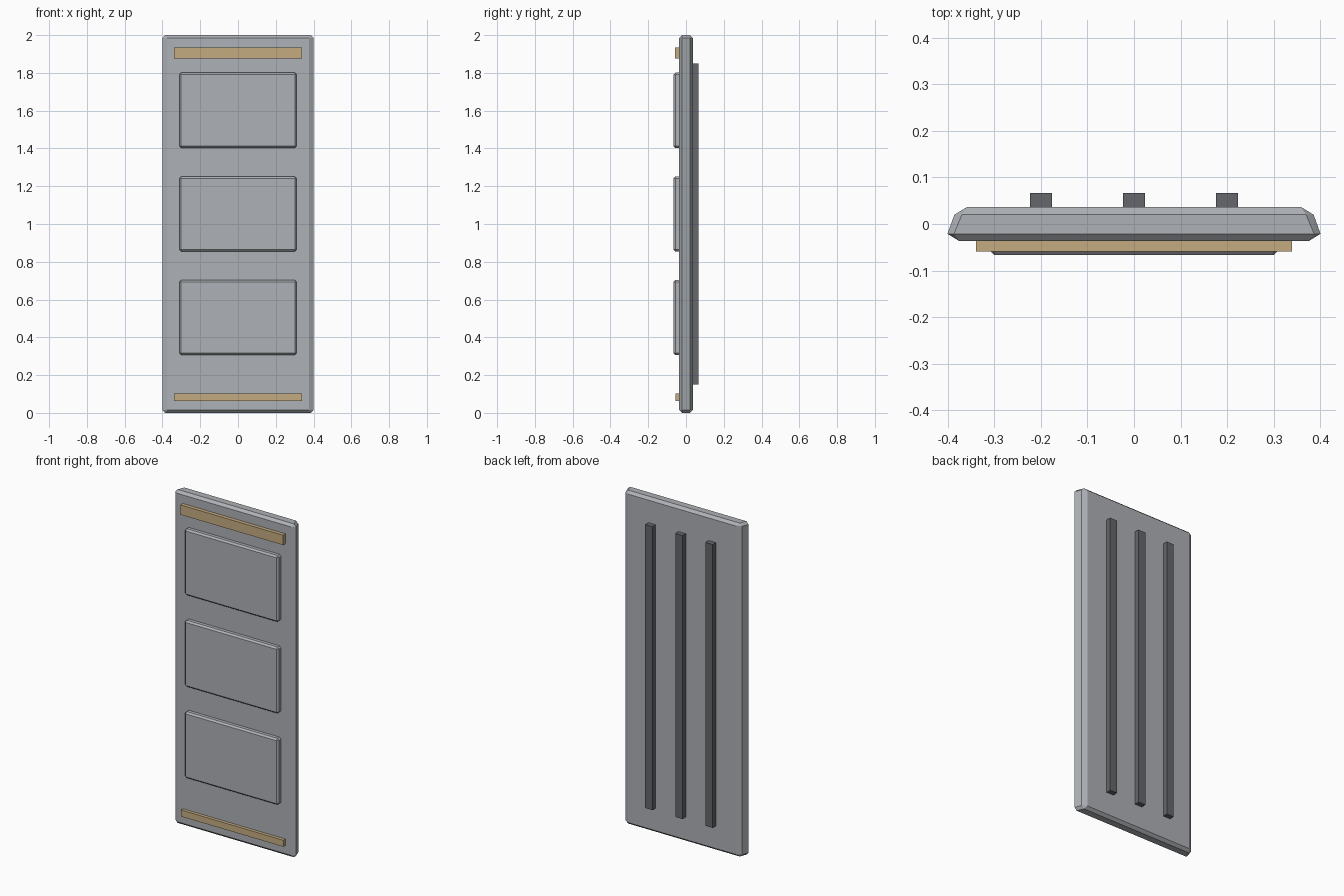
import bpy
import bmesh
from math import radians

old = bpy.data.objects.get("Cube")
if old:
    bpy.data.objects.remove(old, do_unlink=True)


def material(name, rgb):
    mat = bpy.data.materials.new(name)
    mat.use_nodes = True
    mat.diffuse_color = (*rgb, 1)
    mat.node_tree.nodes["Principled BSDF"].inputs["Base Color"].default_value = (*rgb, 1)
    return mat


steel = material("steel grey", (0.42, 0.44, 0.465))
brass = material("pale brass", (0.56, 0.41, 0.22))
dark = material("dark grey", (0.13, 0.135, 0.145))


def add_object(name, bm, mat):
    bmesh.ops.recalc_face_normals(bm, faces=bm.faces)
    mesh = bpy.data.meshes.new(name)
    bm.to_mesh(mesh)
    bm.free()
    mesh.materials.append(mat)
    obj = bpy.data.objects.new(name, mesh)
    bpy.context.collection.objects.link(obj)
    return obj


def box(name, mat, x, y, z, bevel=0):
    """Box from (low, high) ranges, with an optional chamfer."""
    bm = bmesh.new()
    bmesh.ops.create_cube(bm, size=1)
    for v in bm.verts:
        v.co = [sum(r) / 2 + c * (r[1] - r[0]) for c, r in zip(v.co, (x, y, z))]
    obj = add_object(name, bm, mat)
    if bevel:
        mod = obj.modifiers.new("chamfer", "BEVEL")
        mod.width = bevel
        mod.segments = 1
    return obj


# Door slab: chamfered, narrowing towards the back; one corner mirrored in x and z
FRONT, BACK = -0.0365, 0.0365
corner = [
    (0.376, FRONT, 0.985), (0.401, -0.021, 0.985), (0.387, -0.021, 1),
    (0.359, BACK, 0.985), (0.386, 0.02, 0.985), (0.370, 0.02, 1),
]
bm = bmesh.new()
for sx in (-1, 1):
    for sz in (-1, 1):
        for x, y, z in corner:
            bm.verts.new((sx * x, y, 1 + sz * z))
bmesh.ops.convex_hull(bm, input=bm.verts)
bmesh.ops.dissolve_limit(bm, angle_limit=radians(1), verts=bm.verts, edges=bm.edges)
add_object("door_slab", bm, steel)

# Raised front panels
for name, z in (("lower", 0.505), ("middle", 1.053), ("upper", 1.602)):
    box(name + "_panel", steel, (-0.311, 0.311), (-0.0665, -0.01),
        (z - 0.199, z + 0.199), bevel=0.01)

# Brass trim strips
box("top_trim", brass, (-0.34, 0.34), (-0.059, -0.02), (1.875, 1.934))
box("bottom_trim", brass, (-0.34, 0.34), (-0.056, -0.02), (0.064, 0.103))

# Back ribs
for name, x in (("right", -0.2), ("centre", 0), ("left", 0.2)):
    box(name + "_back_rib", dark, (x - 0.024, x + 0.024), (0.02, 0.067), (0.15, 1.85))
